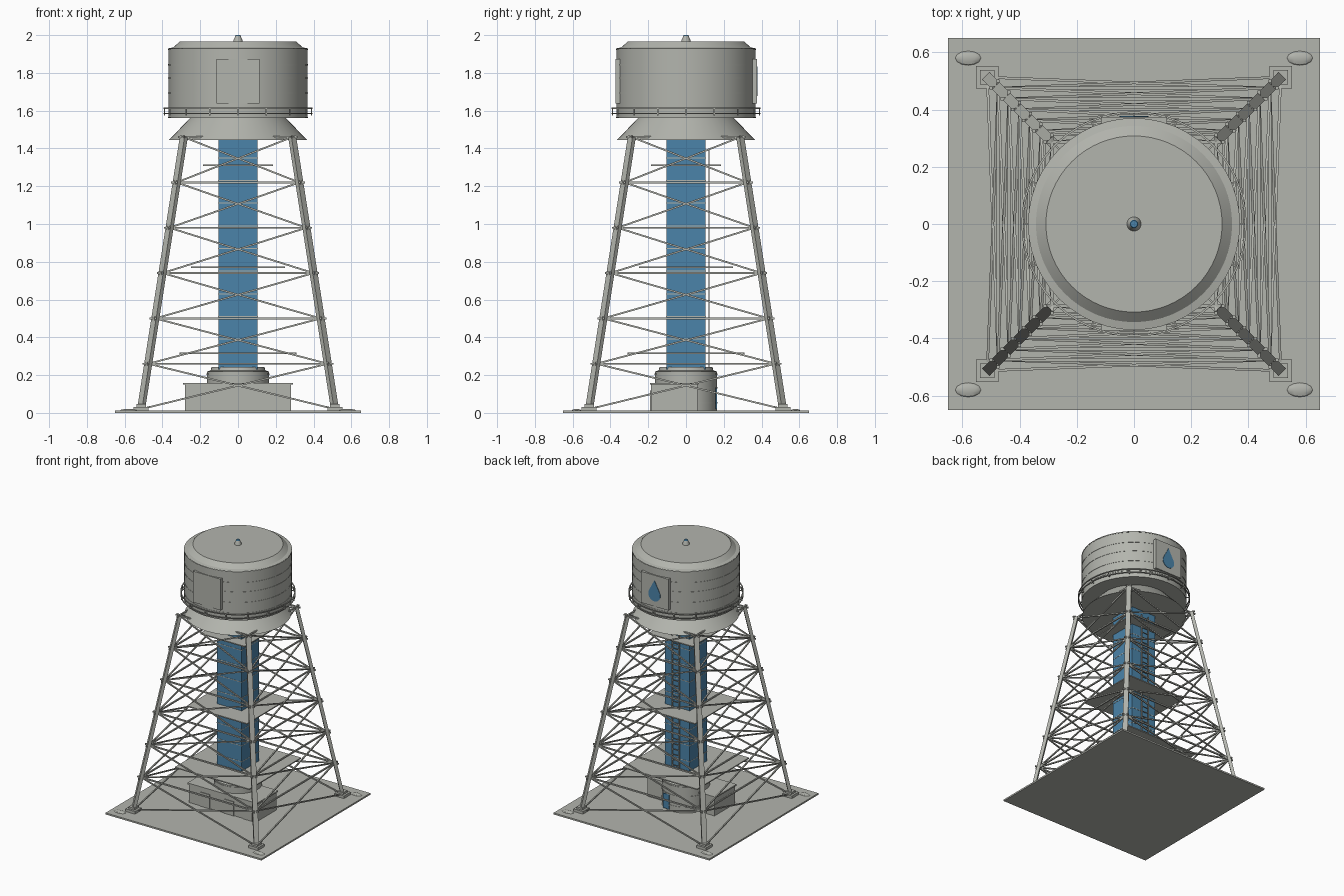
import bpy, bmesh, math
from mathutils import Vector, Matrix

cube = bpy.data.objects.get("Cube")
if cube:
    bpy.data.objects.remove(cube, do_unlink=True)


def material(name, rgb):
    m = bpy.data.materials.new(name)
    m.use_nodes = True
    m.diffuse_color = (*rgb, 1)
    m.node_tree.nodes["Principled BSDF"].inputs["Base Color"].default_value = (*rgb, 1)
    return m


GREY = material("warm grey", (0.45, 0.46, 0.42))
BLUE = material("water blue", (0.07, 0.23, 0.40))


def finish(bm, name, mat, smooth=False):
    bmesh.ops.recalc_face_normals(bm, faces=bm.faces)
    me = bpy.data.meshes.new(name)
    bm.to_mesh(me)
    bm.free()
    me.materials.append(mat)
    ob = bpy.data.objects.new(name, me)
    bpy.context.collection.objects.link(ob)
    if smooth:
        bpy.ops.object.select_all(action="DESELECT")
        ob.select_set(True)
        bpy.context.view_layer.objects.active = ob
        bpy.ops.object.shade_smooth_by_angle(angle=math.radians(30))
    return ob


def add_box(bm, center, size):
    bmesh.ops.create_cube(bm, size=1, matrix=Matrix.Translation(center) @ Matrix.Diagonal((*size, 1)))


def add_beam(bm, a, b, w, d, overhang=0):
    a, b = Vector(a), Vector(b)
    v = b - a
    rot = v.to_track_quat("Z", "Y").to_matrix().to_4x4()
    size = Matrix.Diagonal((w, d, v.length + 2 * overhang, 1))
    bmesh.ops.create_cube(bm, size=1, matrix=Matrix.Translation((a + b) / 2) @ rot @ size)


def box(name, center, size, mat=GREY):
    bm = bmesh.new()
    add_box(bm, center, size)
    return finish(bm, name, mat)


def lathe(name, profile, mat=GREY, steps=48, closed=False):
    bm = bmesh.new()
    vs = [bm.verts.new((r, 0, z)) for r, z in profile]
    pairs = list(zip(vs, vs[1:]))
    if closed:
        pairs.append((vs[-1], vs[0]))
    es = [bm.edges.new(p) for p in pairs]
    bmesh.ops.spin(bm, geom=vs + es, axis=(0, 0, 1), cent=(0, 0, 0),
                   angle=math.tau, steps=steps, use_duplicate=False)
    bmesh.ops.remove_doubles(bm, verts=bm.verts, dist=1e-5)
    return finish(bm, name, mat, True)


def ring(name, r0, r1, z0, z1):
    return lathe(name, [(r0, z0), (r1, z0), (r1, z1), (r0, z1)], closed=True)


CORNERS = [(1, 1), (-1, 1), (-1, -1), (1, -1)]
Z0, Z1, BAY = 0.02, 1.46, 0.24


def leg_pos(corner, z):
    h = 0.513 - 0.226 * (z - Z0) / (Z1 - Z0)
    return Vector((corner[0] * h, corner[1] * h, z))


# Ground slab, footings and corner domes
box("ground_slab", (0, 0, 0.006), (1.3, 1.3, 0.012))
feet, domes = bmesh.new(), bmesh.new()
for sx, sy in CORNERS:
    add_box(feet, (sx * 0.513, sy * 0.513, 0.022), (0.08, 0.08, 0.02))
    add_box(feet, (sx * 0.513, sy * 0.513, 0.038), (0.05, 0.05, 0.016))
    bmesh.ops.create_uvsphere(domes, u_segments=12, v_segments=6, radius=1,
                              matrix=Matrix.Translation((sx * 0.58, sy * 0.58, 0.012))
                              @ Matrix.Diagonal((0.045, 0.025, 0.009, 1)))
finish(feet, "footings", GREY)
finish(domes, "corner_domes", GREY, True)

# Four sloping legs
legs = bmesh.new()
for c in CORNERS:
    add_beam(legs, leg_pos(c, Z0), leg_pos(c, Z1), 0.036, 0.024)
finish(legs, "legs", GREY)

# Horizontal girts and crossed braces on all four sides
girts, braces = bmesh.new(), bmesh.new()
for c, d in zip(CORNERS, CORNERS[1:] + CORNERS[:1]):
    for i in range(6):
        lo, hi = Z0 + i * BAY, Z0 + (i + 1) * BAY
        add_beam(girts, leg_pos(c, hi), leg_pos(d, hi), 0.010, 0.010, 0.03)
        add_beam(braces, leg_pos(c, lo), leg_pos(d, hi), 0.009, 0.009, 0.02)
        add_beam(braces, leg_pos(d, lo), leg_pos(c, hi), 0.009, 0.009, 0.02)
finish(girts, "girts", GREY)
finish(braces, "cross_braces", GREY)

# Square platforms around the shaft
for name, z, h in [("lower", 0.315, 0.31), ("middle", 0.77, 0.25), ("upper", 1.31, 0.185)]:
    box(name + "_platform", (0, 0, z), (2 * h, 2 * h, 0.008))

# Central shaft with thin joint bands
box("central_shaft", (0, 0, 0.84), (0.208, 0.208, 1.22), BLUE)
bands = bmesh.new()
for i in range(9):
    add_box(bands, (0, 0, 0.39 + i * 0.12), (0.211, 0.211, 0.005))
finish(bands, "shaft_joint_bands", GREY)

# Ladder up the back of the shaft
ladder = bmesh.new()
for x in (-0.03, 0.03):
    add_box(ladder, (x, 0.122, 0.82), (0.007, 0.007, 1.16))
for i in range(29):
    add_box(ladder, (0, 0.122, 0.26 + i * 0.04), (0.06, 0.005, 0.005))
finish(ladder, "ladder", GREY)

# Round pedestal and service building
lathe("pedestal", [(0, 0.012), (0.165, 0.012), (0.165, 0.218), (0.145, 0.225),
                   (0.14, 0.243), (0, 0.243)])
for z in (0.05, 0.13, 0.2):
    ring("pedestal_band", 0.16, 0.168, z, z + 0.008)
box("service_building", (0, -0.062, 0.08), (0.56, 0.245, 0.14))
box("building_roof", (0, -0.062, 0.154), (0.58, 0.255, 0.01))
doors = bmesh.new()
for x in (-0.145, 0.055, 0.21):
    add_box(doors, (x, -0.186, 0.065), (0.08, 0.008, 0.106))
finish(doors, "building_doors", GREY)
box("pedestal_door", (0.05, 0.161, 0.075), (0.05, 0.008, 0.11), BLUE)

# Flared skirt below the tank
lathe("tank_skirt", [(0, 1.445), (0.365, 1.445), (0.255, 1.56), (0, 1.56)])

# Tank, raised lid and hoops
lathe("tank", [(0, 1.56), (0.368, 1.56), (0.368, 1.93), (0.343, 1.935),
               (0.308, 1.966), (0, 1.966)], steps=64)
for z in (1.56, 1.61, 1.69, 1.77, 1.84, 1.922):
    ring("tank_hoop", 0.364, 0.3705, z, z + 0.006)

# Rail around the tank foot
for z in (1.582, 1.61):
    ring("rail_ring", 0.387, 0.394, z, z + 0.006)
posts = bmesh.new()
for i in range(16):
    a = i * math.tau / 16
    p = Vector((math.cos(a), math.sin(a), 0))
    up = Vector((0, 0, 1))
    add_beam(posts, p * 0.39 + up * 1.575, p * 0.39 + up * 1.616, 0.006, 0.006)
    add_beam(posts, p * 0.36 + up * 1.585, p * 0.39 + up * 1.585, 0.006, 0.006)
finish(posts, "rail_posts", GREY)

# Sign panels front and back, water drop on the back one
box("front_panel", (0, -0.361, 1.755), (0.23, 0.022, 0.235))
box("back_panel", (0, 0.363, 1.755), (0.23, 0.024, 0.235))
drop = bmesh.new()
outline = [drop.verts.new((0, 0.3755, 1.835))]
for i in range(17):
    a = math.radians(25 - i * 230 / 16)
    outline.append(drop.verts.new((0.05 * math.cos(a), 0.3755, 1.728 + 0.05 * math.sin(a))))
face = drop.faces.new(outline)
out = bmesh.ops.extrude_face_region(drop, geom=[face])["geom"]
bmesh.ops.translate(drop, vec=(0, -0.004, 0),
                    verts=[v for v in out if isinstance(v, bmesh.types.BMVert)])
bmesh.ops.translate(drop, vec=(0, 0.003, 0), verts=drop.verts)
finish(drop, "water_drop", BLUE)

# Vent on the lid
lathe("roof_vent", [(0, 1.96), (0.026, 1.96), (0.024, 1.972), (0.014, 1.996), (0, 1.996)], steps=16)
lathe("vent_cap", [(0, 1.994), (0.015, 1.994), (0.012, 2.0), (0, 2.0)], BLUE, steps=16)
